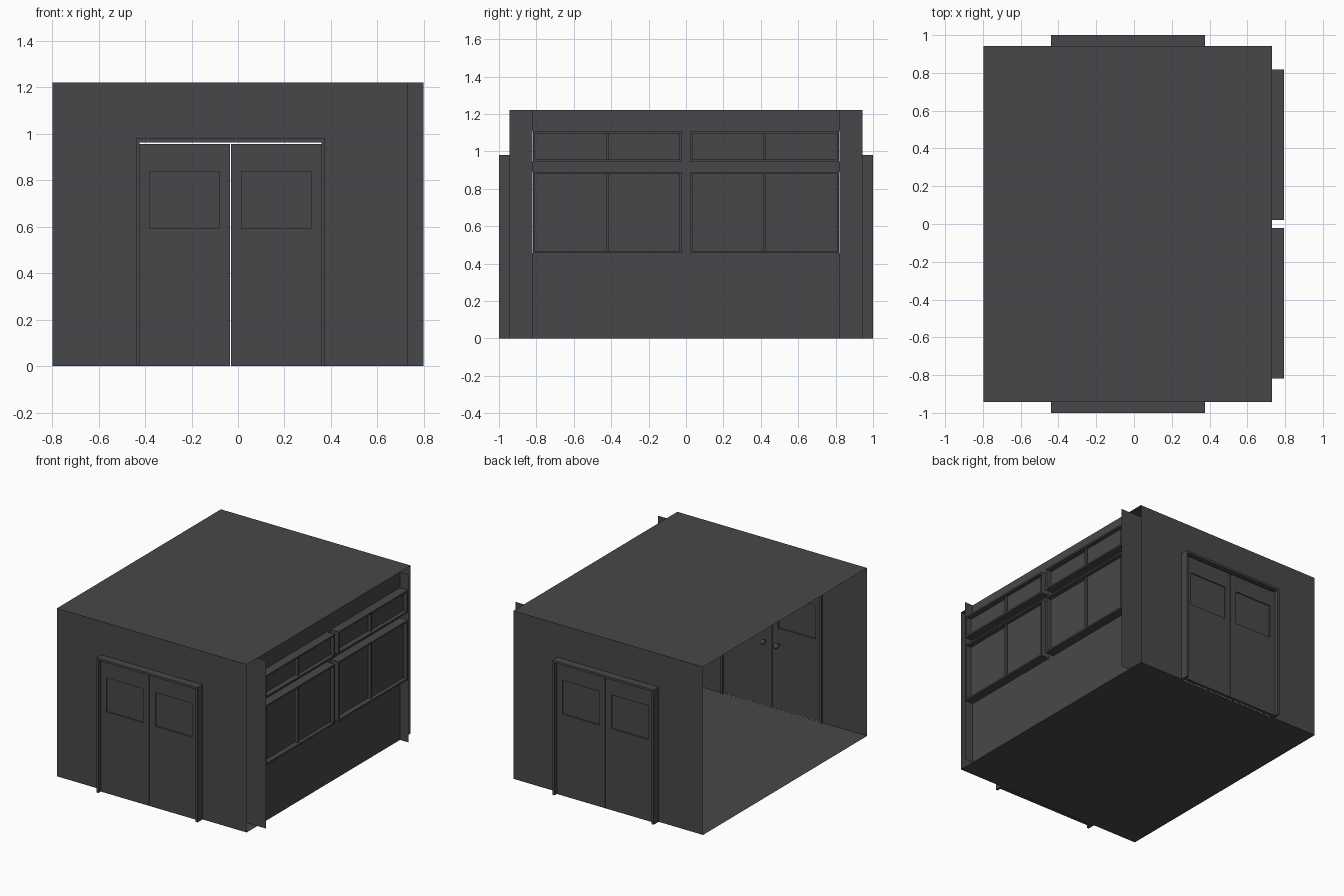
import bpy, bmesh, math
from mathutils import Matrix, Vector

if "Cube" in bpy.data.objects:
    bpy.data.objects.remove(bpy.data.objects["Cube"])

# Overall limits of the room shell
XL, XR, YE, H = -0.798, 0.73, 0.943, 1.222
PIER_X, BAY_Y, BAY_X = 0.586, 0.82, 0.798

mat = bpy.data.materials.new("charcoal_grey")
mat.diffuse_color = (0.064, 0.064, 0.068, 1)
mat.use_nodes = True
mat.node_tree.nodes["Principled BSDF"].inputs["Base Color"].default_value = mat.diffuse_color


def finish(name, bm):
    me = bpy.data.meshes.new(name)
    bm.to_mesh(me)
    bm.free()
    ob = bpy.data.objects.new(name, me)
    me.materials.append(mat)
    bpy.context.collection.objects.link(ob)
    return ob


def add_box(bm, x0, x1, y0, y1, z0, z1):
    size = (x1 - x0, y1 - y0, z1 - z0)
    mid = Vector(((x0 + x1) / 2, (y0 + y1) / 2, (z0 + z1) / 2))
    bmesh.ops.create_cube(bm, size=1, matrix=Matrix.Translation(mid) @ Matrix.Diagonal((*size, 1)))


def sheet(bm, axis, at, a0, a1, b0, b1):
    """Single rectangle across one axis; a and b are the two other axes in order."""
    pts = []
    for a, b in ((a0, b0), (a1, b0), (a1, b1), (a0, b1)):
        p = [a, b]
        p.insert(axis, at)
        pts.append(bm.verts.new(p))
    bm.faces.new(pts)


# Floor and ceiling
for name, z in (("floor", 0), ("ceiling", H)):
    bm = bmesh.new()
    sheet(bm, 2, z, XL, XR, -YE, YE)
    finish(name, bm)

# Door opening measures
DX0, DX1, DH, JAMB = -0.44, 0.375, 0.98, 0.016
MID = (DX0 + DX1) / 2


def end_side(s, label):
    """End wall with double doors; s is -1 at the front and 1 at the back."""
    def ybox(bm, x0, x1, ya, yb, z0, z1):
        add_box(bm, x0, x1, *sorted((s * ya, s * yb)), z0, z1)

    # End wall around the door opening
    bm = bmesh.new()
    sheet(bm, 1, s * YE, XL, DX0, 0, H)
    sheet(bm, 1, s * YE, DX1, XR, 0, H)
    sheet(bm, 1, s * YE, DX0, DX1, DH, H)
    finish(label + "_wall", bm)

    # Door casing
    bm = bmesh.new()
    ybox(bm, DX0, DX0 + JAMB, 0.93, 1.0, 0, DH)
    ybox(bm, DX1 - JAMB, DX1, 0.93, 1.0, 0, DH)
    ybox(bm, DX0 + JAMB, DX1 - JAMB, 0.93, 1.0, DH - JAMB, DH)
    finish(label + "_door_casing", bm)

    # Two leaves, each a frame of rails around a set-back pane
    for k, side in ((-1, "left"), (1, "right")):
        x0, x1 = sorted((MID + k * 0.002, MID + k * (DX1 - MID - JAMB)))
        w0, w1 = (-0.38, -0.08) if k < 0 else (0.015, 0.315)
        bm = bmesh.new()
        ya, yb = 0.945, 0.972
        ybox(bm, x0, x1, ya, yb, 0, 0.593)
        ybox(bm, x0, x1, ya, yb, 0.838, 0.957)
        ybox(bm, x0, w0, ya, yb, 0.593, 0.838)
        ybox(bm, w1, x1, ya, yb, 0.593, 0.838)
        finish(f"{label}_{side}_door", bm)
        bm = bmesh.new()
        ybox(bm, w0, w1, ya + 0.008, yb - 0.008, 0.593, 0.838)
        finish(f"{label}_{side}_door_pane", bm)

        # Round knob on the inside
        bm = bmesh.new()
        kx = MID + k * 0.055
        rot = Matrix.Rotation(math.pi / 2, 4, 'X')
        bmesh.ops.create_cone(bm, cap_ends=True, segments=12, radius1=0.008, radius2=0.008, depth=0.035,
                              matrix=Matrix.Translation((kx, s * 0.93, 0.475)) @ rot)
        bmesh.ops.create_uvsphere(bm, u_segments=12, v_segments=8, radius=0.018,
                                  matrix=Matrix.Translation((kx, s * 0.91, 0.475)))
        for f in bm.faces:
            f.smooth = True
        finish(f"{label}_{side}_knob", bm)

    # Corner pier and the return beside the windows
    bm = bmesh.new()
    sheet(bm, 0, PIER_X, *sorted((s * BAY_Y, s * YE)), 0, H)
    sheet(bm, 1, s * BAY_Y, PIER_X, BAY_X, 0, H)
    finish(label + "_corner_pier", bm)


end_side(-1, "front")
end_side(1, "back")

# Window wall: solid bands below, between and above the two window rows
ROWS = {"lower": (0.456, 0.89), "upper": (0.945, 1.108)}
bm = bmesh.new()
for z0, z1 in ((0, 0.456), (0.89, 0.945), (1.108, H)):
    sheet(bm, 0, XR, -BAY_Y, BAY_Y, z0, z1)
for z0, z1 in ROWS.values():
    sheet(bm, 0, XR, -0.022, 0.022, z0, z1)
finish("window_wall", bm)

# Sliding windows: deep frame, two staggered sashes
T = 0.012
for row, (z0, z1) in ROWS.items():
    for side, y0, y1 in (("front", -BAY_Y + 0.002, -0.022), ("back", 0.022, BAY_Y - 0.002)):
        bm = bmesh.new()
        add_box(bm, XR, 0.795, y0, y1, z0, z0 + T)
        add_box(bm, XR, 0.795, y0, y1, z1 - T, z1)
        add_box(bm, XR, 0.795, y0, y0 + T, z0 + T, z1 - T)
        add_box(bm, XR, 0.795, y1 - T, y1, z0 + T, z1 - T)
        ym = (y0 + y1) / 2
        add_box(bm, 0.745, 0.78, ym - 0.007, ym + 0.007, z0 + T, z1 - T)
        finish(f"{row}_{side}_window_frame", bm)
        bm = bmesh.new()
        add_box(bm, 0.752, 0.757, y0 + T, ym, z0 + T, z1 - T)
        add_box(bm, 0.762, 0.767, ym, y1 - T, z0 + T, z1 - T)
        finish(f"{row}_{side}_window_panes", bm)
